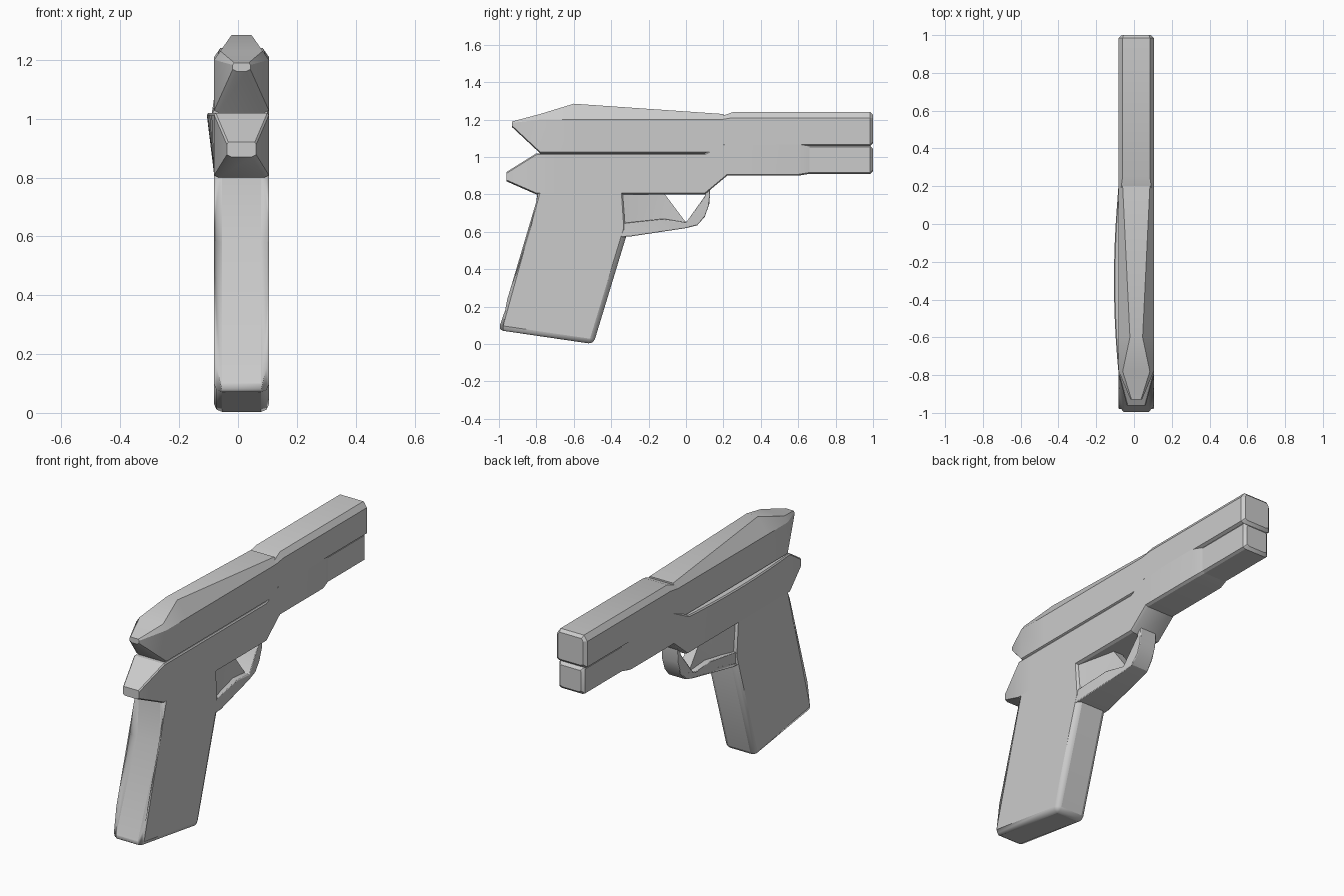
import bpy
import bmesh

cube = bpy.data.objects.get("Cube")
if cube:
    bpy.data.objects.remove(cube, do_unlink=True)

gray = bpy.data.materials.new("plain gray")
gray.use_nodes = True
color = (0.6, 0.6, 0.6, 1)
gray.diffuse_color = color
gray.node_tree.nodes["Principled BSDF"].inputs["Base Color"].default_value = color

MID = 0.012   # the body sits slightly off centre
HALF = 0.093  # half of the full body width
EDGE = 0.015  # usual chamfer


def finish(name, bm, bevel):
    """Turn the mesh into a shaded object with optional softened edges."""
    bmesh.ops.recalc_face_normals(bm, faces=bm.faces)
    mesh = bpy.data.meshes.new(name)
    bm.to_mesh(mesh)
    bm.free()
    mesh.materials.append(gray)
    obj = bpy.data.objects.new(name, mesh)
    bpy.context.collection.objects.link(obj)
    if bevel:
        modifier = obj.modifiers.new("Soft edges", 'BEVEL')
        modifier.width = bevel
        modifier.segments = 2
        modifier.limit_method = 'ANGLE'
        modifier.angle_limit = 0.6
    bpy.ops.object.select_all(action='DESELECT')
    obj.select_set(True)
    bpy.context.view_layer.objects.active = obj
    bpy.ops.object.shade_smooth_by_angle(angle=0.45)


def bridge(bm, first, second):
    """Join two matching rings of vertices with quads."""
    for i in range(len(first)):
        j = (i + 1) % len(first)
        bm.faces.new((first[i], first[j], second[j], second[i]))


def cross_section(y, bottom, top, half, shoulder, swell):
    """Chamfered box section; the top slopes in above the shoulder height."""
    drop = max(top - shoulder, EDGE / 2)
    slope = half - 0.7 * drop
    bulge = max(0, swell * (1 - (2 * y + 0.6) ** 2))
    right = [(-half, bottom + EDGE / 2), (-half - bulge, top - drop), (-slope - bulge, top)]
    left = [(slope, top), (half, top - drop), (half, bottom + EDGE / 2)]
    base = [(half - EDGE, bottom), (EDGE - half, bottom)]
    return [(MID + x, y, z) for x, z in right + left + base]


def loft(name, sections, shoulder, swell=0):
    """Skin a row of sections given as y, bottom, top and half width."""
    bm = bmesh.new()
    rings = []
    for section in sections:
        points = cross_section(*section, shoulder, swell)
        rings.append([bm.verts.new(p) for p in points])
    for first, second in zip(rings, rings[1:]):
        bridge(bm, first, second)
    bm.faces.new(rings[0])
    bm.faces.new(rings[-1])
    finish(name, bm, 0)


def nose(bottom, top, half):
    """Two sections that close a part with a chamfered front end."""
    return [(1 - EDGE, bottom, top, half),
            (1, bottom + EDGE, top - EDGE, half - EDGE)]


def taper(y, start, end, narrow):
    """Full half width up to start, shrinking to narrow at end."""
    t = min(max((y - start) / (end - start), 0), 1)
    return HALF + t * (narrow - HALF)


def plate(name, outline, bevel, width):
    """Side outline of y and z, given thickness by a width rule along y."""
    bm = bmesh.new()
    right, left = [[bm.verts.new((MID + side * width(y), y, z)) for y, z in outline]
                   for side in (-1, 1)]
    bridge(bm, right, left)
    caps = [bm.faces.new(right), bm.faces.new(left)]
    bmesh.ops.triangulate(bm, faces=caps)
    finish(name, bm, bevel)


# Slide with a peaked top and a pointed rear
SEAM = 1.02
loft("slide", [
    (-0.93, 1.16, 1.19, 0.03),
    (-0.78, SEAM, 1.23, HALF),
    (-0.6, SEAM, 1.285, HALF),
    (0.2, SEAM, 1.23, HALF),
], shoulder=1.2)

# Barrel housing with a chamfered muzzle
barrel = (1.06, 1.24, HALF)
loft("barrel", [(0.14, 1.06, 1.2, HALF), (0.25, *barrel)] + nose(*barrel), shoulder=1.21)

# Frame, swelling on one side and running forward under the barrel
tail = [(-0.96, 0.87, 0.92, 0.05)]
body = [(step / 10, 0.8, SEAM, HALF) for step in range(-8, 2)]
dust_cover = [(y, 0.9, 1.08, HALF) for y in (0.22, 0.6)]
rail = (0.91, 1.06, 0.08)
loft("frame", tail + body + dust_cover + [(0.66, *rail)], shoulder=SEAM + 0.1, swell=0.025)

# Narrower rail under the muzzle
loft("front_rail", [(0.6, *rail)] + nose(*rail), shoulder=SEAM + 0.1)

# Raked grip
plate("grip", [
    (-1.005, 0.075), (-0.81, 0.58), (-0.79, 0.85), (-0.34, 0.85), (-0.32, 0.575), (-0.495, 0),
], 0.026, lambda y: HALF)

# Tapered web behind the trigger opening
plate("trigger_web", [
    (-0.4, 0.84), (-0.12, 0.81), (0, 0.65), (0, 0.63), (-0.31, 0.59), (-0.4, 0.6),
], 0, lambda y: taper(y, -0.4, -0.12, 0.03))

# Trigger guard wrapping the front of the opening
plate("trigger_guard", [
    (-0.4, 0.57), (-0.3, 0.575), (0, 0.62), (0.06, 0.635), (0.1, 0.68), (0.125, 0.75),
    (0.13, 0.83), (0.11, 0.83), (0.1, 0.79), (0, 0.65), (-0.12, 0.67), (-0.4, 0.64),
], 0.01, lambda y: taper(y, -0.3, 0.1, 0.05))
